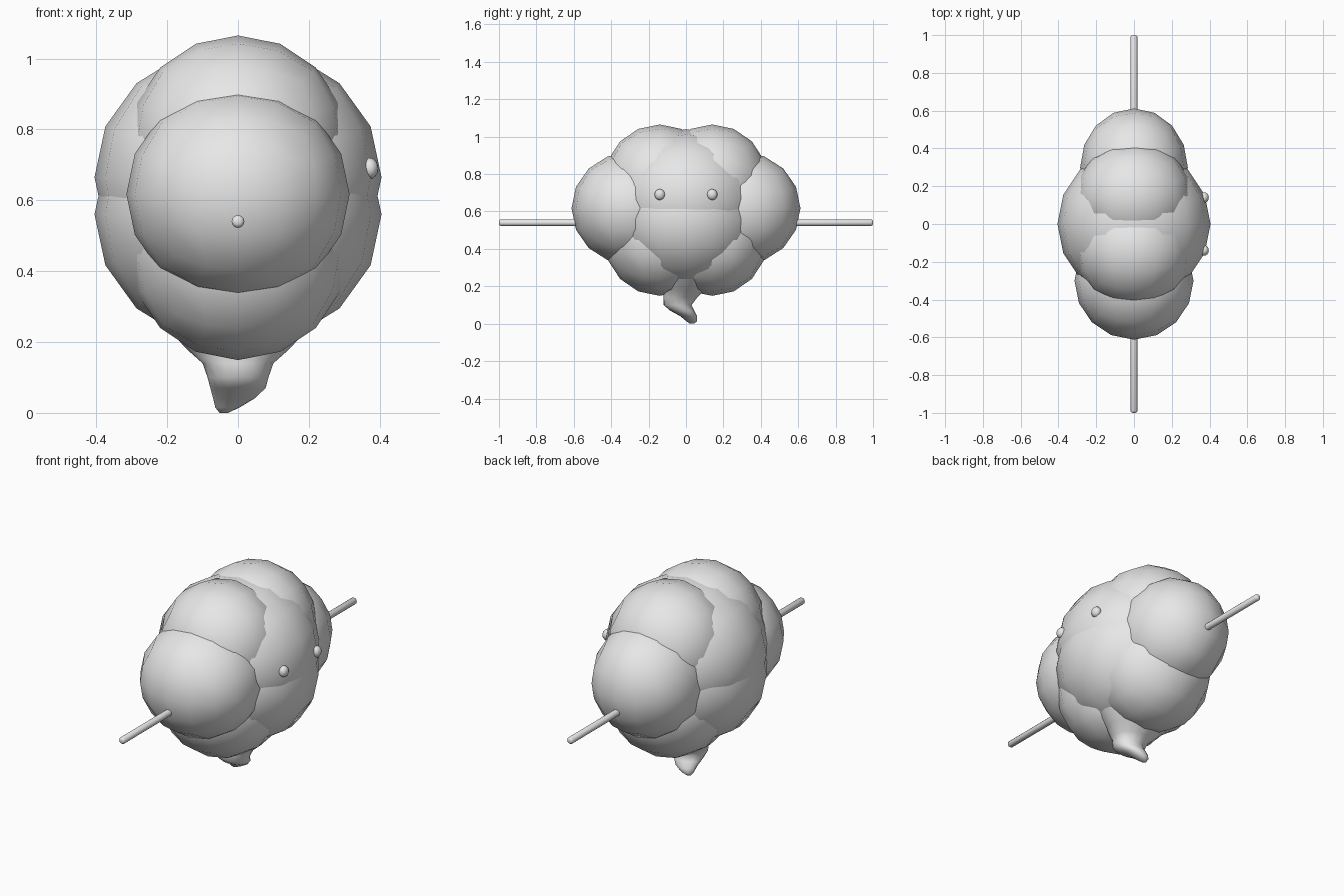
import bpy, bmesh, math
from mathutils import Vector

if "Cube" in bpy.data.objects:
    bpy.data.objects.remove(bpy.data.objects["Cube"])

grey = bpy.data.materials.new("grey")
grey.diffuse_color = (0.8, 0.8, 0.8, 1)
grey.use_nodes = True
grey.node_tree.nodes["Principled BSDF"].inputs["Base Color"].default_value = grey.diffuse_color


def finish(name, bm, angle=60):
    bmesh.ops.recalc_face_normals(bm, faces=bm.faces)
    me = bpy.data.meshes.new(name)
    bm.to_mesh(me)
    bm.free()
    me.materials.append(grey)
    ob = bpy.data.objects.new(name, me)
    bpy.context.collection.objects.link(ob)
    bpy.ops.object.select_all(action='DESELECT')
    ob.select_set(True)
    bpy.context.view_layer.objects.active = ob
    bpy.ops.object.shade_smooth_by_angle(angle=math.radians(angle))
    return ob


def ball(name, centre, radii, cuts=3):
    """Rounded cube-based sphere with even angular steps."""
    bm = bmesh.new()
    bmesh.ops.create_cube(bm, size=2)
    bmesh.ops.subdivide_edges(bm, edges=bm.edges[:], cuts=cuts, use_grid_fill=True)
    for v in bm.verts:
        d = Vector([math.tan(c * math.pi / 4) for c in v.co]).normalized()
        v.co = Vector([c + d[i] * radii[i] for i, c in enumerate(centre)])
    return finish(name, bm)


def loft(name, sections, sides, angle=60):
    """Skin a list of rings, each given as a list of points."""
    bm = bmesh.new()
    rings = [[bm.verts.new(p) for p in s] for s in sections]
    for a, b in zip(rings, rings[1:]):
        for i in range(sides):
            j = (i + 1) % sides
            bm.faces.new((a[i], a[j], b[j], b[i]))
    bm.faces.new(rings[0])
    bm.faces.new(rings[-1])
    return finish(name, bm, angle)


def circle(n):
    return [(math.cos(2 * math.pi * i / n), math.sin(2 * math.pi * i / n)) for i in range(n)]


# central body
ball("body_upper", (0, 0, 0.665), (0.405, 0.405, 0.375))
ball("body_lower", (0, 0, 0.56), (0.405, 0.405, 0.375))

# lobes, front and back
for side, s in (("front", -1), ("back", 1)):
    ball(side + "_top_lobe", (0, s * 0.14, 0.757), (0.31, 0.30, 0.308))
    ball(side + "_bottom_lobe", (0, s * 0.14, 0.457), (0.31, 0.30, 0.308))
    ball(side + "_end_lobe", (0, s * 0.30, 0.617),
         (0.315 if s < 0 else 0.285, 0.312, 0.30))
    # rod with a softened tip
    rod = [(0.5, 0.018), (0.99, 0.018), (0.997, 0.014), (1.0, 0.007)]
    loft(side + "_rod", [[(r * c, s * y, 0.54 + r * d) for c, d in circle(12)]
                         for y, r in rod], 12)
    # small button on the right side
    ball(side + "_button", (0.372, s * 0.14, 0.69), (0.024, 0.028, 0.03), 3)

# bent nozzle underneath: centre x, y, z and radii
nozzle = [(0, 0, 0.24, 0.20, 0.14), (0, -0.01, 0.18, 0.145, 0.11),
          (0, -0.03, 0.14, 0.10, 0.09), (0, -0.045, 0.10, 0.086, 0.075),
          (0, -0.02, 0.07, 0.078, 0.065), (-0.012, 0.015, 0.04, 0.058, 0.045),
          (-0.03, 0.03, 0.015, 0.034, 0.03), (-0.04, 0.032, 0.0, 0.012, 0.012)]
loft("nozzle", [[(x + a * c, y + b * d, z) for c, d in circle(16)]
                for x, y, z, a, b in nozzle], 16, 80)
